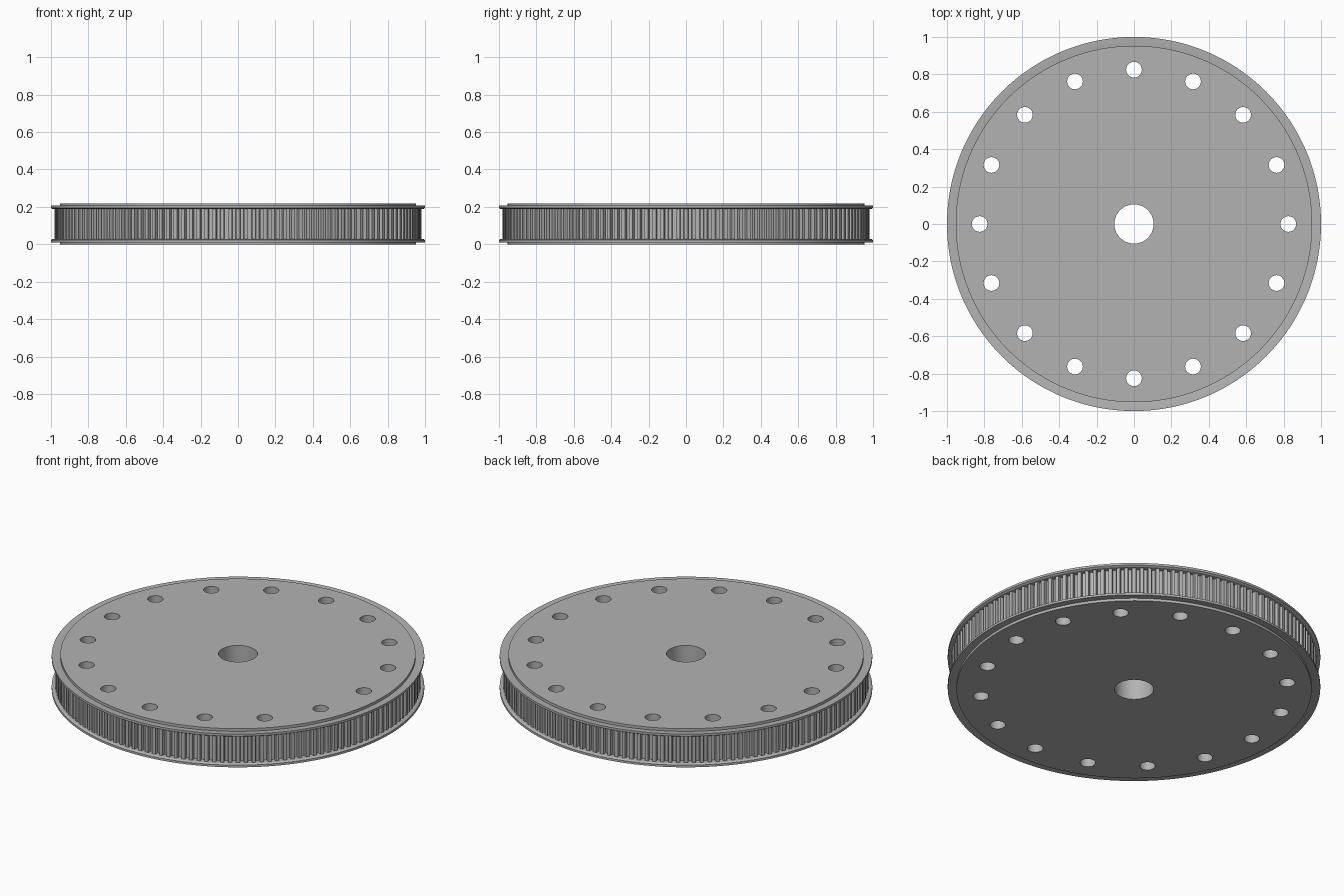
import bpy, bmesh, math

cube = bpy.data.objects.get("Cube")
if cube:
    bpy.data.objects.remove(cube, do_unlink=True)

# Main dimensions
HEIGHT = 0.217
HUB_R = 0.953
TEETH = 144
ROOT_R, TIP_R = 0.957, 0.98
HOLES = 16
HOLE_R, HOLE_RING = 0.042, 0.825
BORE_R = 0.105

metal = bpy.data.materials.new("Grey metal")
metal.use_nodes = True
grey = (0.45, 0.45, 0.45, 1)
metal.diffuse_color = grey
metal.node_tree.nodes["Principled BSDF"].inputs["Base Color"].default_value = grey


def finish(bm, name, smooth=True):
    mesh = bpy.data.meshes.new(name)
    bm.to_mesh(mesh)
    bm.free()
    mesh.materials.append(metal)
    obj = bpy.data.objects.new(name, mesh)
    bpy.context.collection.objects.link(obj)
    if smooth:
        bpy.ops.object.select_all(action='DESELECT')
        obj.select_set(True)
        bpy.context.view_layer.objects.active = obj
        bpy.ops.object.shade_smooth_by_angle(angle=math.radians(25))
    return obj


def circle(r, n, cx=0, cy=0):
    return [(cx + r * math.cos(math.tau * i / n), cy + r * math.sin(math.tau * i / n))
            for i in range(n)]


def add_wall(bm, points, z0, z1):
    """Upright closed wall along an outline; returns its lower and upper edges."""
    low = [bm.verts.new((x, y, z0)) for x, y in points]
    high = [bm.verts.new((x, y, z1)) for x, y in points]
    for i in range(len(points)):
        j = (i + 1) % len(points)
        bm.faces.new((low[i], low[j], high[j], high[i]))
    return [[bm.edges.get((ring[i - 1], ring[i])) for i in range(len(ring))]
            for ring in (low, high)]


# Hub disc with centre bore and ring of through holes
bm = bmesh.new()
outlines = [circle(HUB_R, 192), circle(BORE_R, 48)]
for k in range(HOLES):
    a = math.tau * k / HOLES
    outlines.append(circle(HOLE_R, 24, HOLE_RING * math.cos(a), HOLE_RING * math.sin(a)))
caps = [[], []]
for outline in outlines:
    for cap, edges in zip(caps, add_wall(bm, outline, 0, HEIGHT)):
        cap.extend(edges)
for edges in caps:
    bmesh.ops.triangle_fill(bm, edges=edges, use_beauty=True, use_dissolve=False)
bmesh.ops.recalc_face_normals(bm, faces=bm.faces)
finish(bm, "hub_disc")

# Toothed band: flat-topped teeth with sloping flanks
bm = bmesh.new()
tooth = [(-0.30, ROOT_R), (-0.22, TIP_R), (0.22, TIP_R), (0.30, ROOT_R)]
profile = []
for k in range(TEETH):
    for offset, r in tooth:
        a = math.tau * (k + offset) / TEETH
        profile.append((r * math.cos(a), r * math.sin(a)))
add_wall(bm, profile, 0.025, HEIGHT - 0.025)
finish(bm, "toothed_band", smooth=False)

# Belt flanges, slightly flared outwards, mirrored top and bottom
section = [(HUB_R - 0.003, 0.188), (0.99, 0.188), (1.0, 0.194),
           (1.0, 0.207), (0.994, 0.207), (HUB_R - 0.003, 0.201)]
for name, flip in (("upper_flange", False), ("lower_flange", True)):
    bm = bmesh.new()
    verts = [bm.verts.new((r, 0, HEIGHT - z if flip else z)) for r, z in section]
    edges = [bm.edges.new((verts[i - 1], verts[i])) for i in range(len(verts))]
    bmesh.ops.spin(bm, geom=verts + edges, cent=(0, 0, 0), axis=(0, 0, 1),
                   angle=math.tau, steps=192, use_merge=True)
    bmesh.ops.remove_doubles(bm, verts=bm.verts, dist=0.0001)
    bmesh.ops.recalc_face_normals(bm, faces=bm.faces)
    finish(bm, name)
